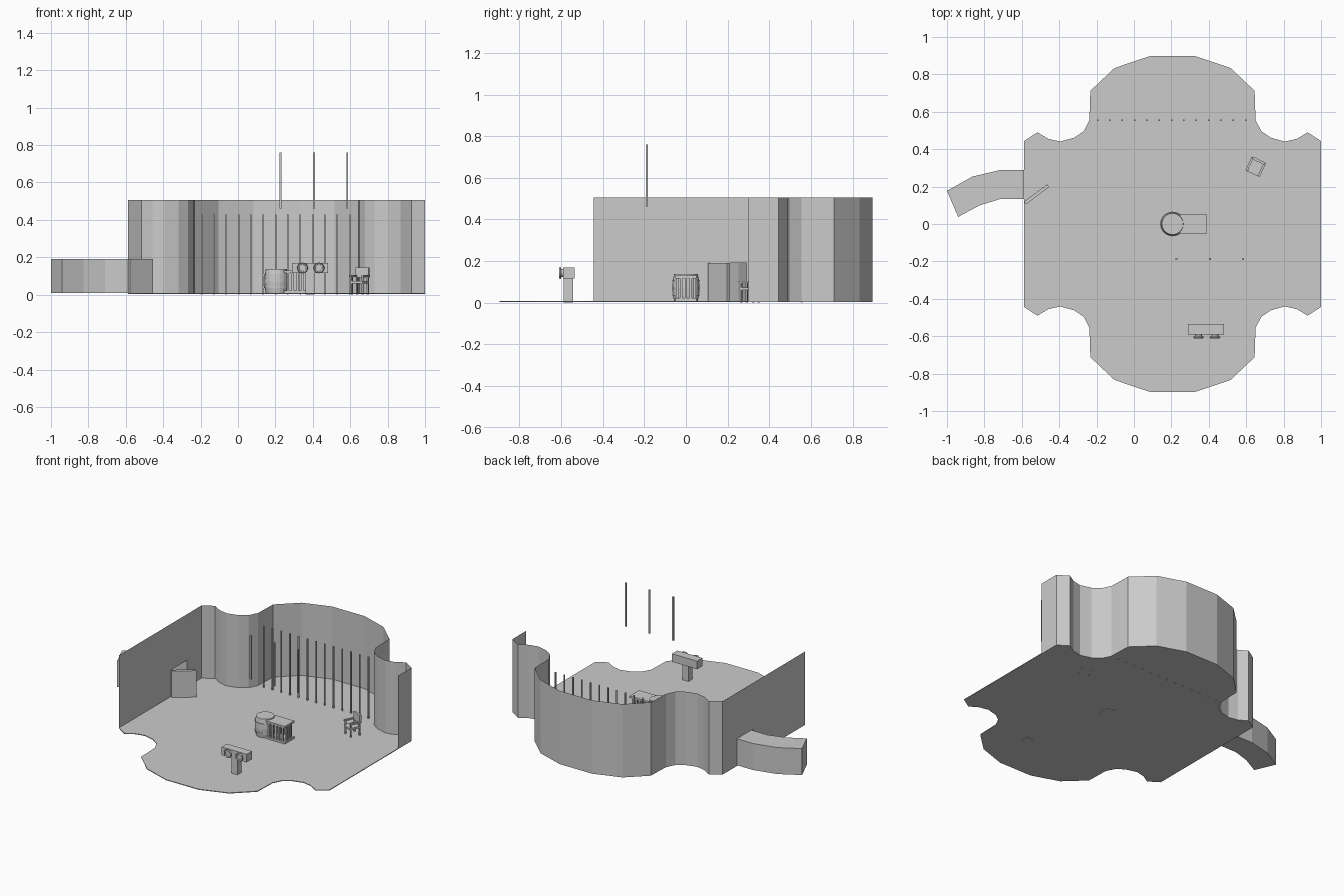
import bpy, bmesh, math
from mathutils import Matrix

if "Cube" in bpy.data.objects:
    bpy.data.objects.remove(bpy.data.objects["Cube"])

grey = bpy.data.materials.new("plain_grey")
grey.use_nodes = True
grey.diffuse_color = (0.6, 0.6, 0.6, 1)
grey.node_tree.nodes["Principled BSDF"].inputs["Base Color"].default_value = (0.6, 0.6, 0.6, 1)


def finish(name, bm):
    mesh = bpy.data.meshes.new(name)
    bm.to_mesh(mesh)
    bm.free()
    mesh.materials.append(grey)
    obj = bpy.data.objects.new(name, mesh)
    bpy.context.collection.objects.link(obj)
    return obj


def box(name, x, y, z, matrix=None):
    """Box from three (low, high) ranges, optionally placed by a matrix."""
    bm = bmesh.new()
    bmesh.ops.create_cube(bm, size=1)
    for v in bm.verts:
        v.co = [(a + b) / 2 + (b - a) * c for (a, b), c in zip((x, y, z), v.co)]
    if matrix:
        bm.transform(matrix)
    return finish(name, bm)


def post(name, x, y, z, r=0.004):
    return box(name, (x - r, x + r), (y - r, y + r), z)


def prism(name, outline, low, high):
    """Closed solid pulled up from a flat outline."""
    bm = bmesh.new()
    face = bm.faces.new([bm.verts.new((x, y, low)) for x, y in outline])
    new = bmesh.ops.extrude_face_region(bm, geom=[face])["geom"]
    for v in new:
        if isinstance(v, bmesh.types.BMVert):
            v.co.z = high
    bmesh.ops.recalc_face_normals(bm, faces=bm.faces)
    return finish(name, bm)


def sheet(name, path, low, high):
    """Thin upright wall along a path."""
    bm = bmesh.new()
    cols = [[bm.verts.new((x, y, z)) for z in (low, high)] for x, y in path]
    for a, b in zip(cols, cols[1:]):
        bm.faces.new((a[0], b[0], b[1], a[1]))
    return finish(name, bm)


def lathe(name, profile, sides, matrix):
    """Spin (radius, height) points about z."""
    bm = bmesh.new()
    rings = [[bm.verts.new((r * math.cos(i * math.tau / sides), r * math.sin(i * math.tau / sides), h))
              for i in range(sides)] for r, h in profile]
    for a, b in zip(rings, rings[1:]):
        for i in range(sides):
            j = (i + 1) % sides
            bm.faces.new((a[i], a[j], b[j], b[i]))
    bm.faces.new(rings[0][::-1])
    bm.faces.new(rings[-1])
    bm.transform(matrix)
    return finish(name, bm)


# Floor outline: one quarter, mirrored both ways about the room centre
CX, FLOOR, TOP = 0.206, 0.009, 0.505
quarter = [(0.794, 0.444), (0.722, 0.49), (0.664, 0.455), (0.6, 0.441), (0.524, 0.462),
           (0.474, 0.497), (0.444, 0.556), (0.439, 0.712), (0.31, 0.834), (0.123, 0.897)]
back = [(CX + x, y) for x, y in quarter] + [(CX - x, y) for x, y in reversed(quarter)]
front = [(x, -y) for x, y in reversed(back)]
prism("floor", back + front, 0.004, FLOOR)

# Back wall with a short right return, and left wall with a doorway
left = back[-1][0]
sheet("back_wall", [(1.0, 0.3)] + back, FLOOR, TOP)
sheet("left_wall_rear", [(left, 0.444), (left, 0.29)], FLOOR, TOP)
sheet("left_wall_lintel", [(left, 0.29), (left, 0.12)], 0.19, TOP)
sheet("left_wall_front", [(left, 0.12), (left, -0.444)], FLOOR, TOP)

# Curved passage outside the doorway, open at the room end
bm = bmesh.new()
outer = [(left, 0.29), (-0.71, 0.29), (-0.865, 0.253), (-1.0, 0.177)]
inner = [(left, 0.135), (-0.71, 0.135), (-0.825, 0.1), (-0.94, 0.038)]
loops = [[bm.verts.new(p) for p in ((*o, FLOOR), (*o, 0.19), (*i, 0.19), (*i, FLOOR))]
         for o, i in zip(outer, inner)]
for a, b in zip(loops, loops[1:]):
    for k in range(4):
        n = (k + 1) % 4
        bm.faces.new((a[k], a[n], b[n], b[k]))
bm.faces.new(loops[-1])
bmesh.ops.recalc_face_normals(bm, faces=bm.faces)
finish("passage", bm)

# Door standing ajar
hinge = Matrix.Translation((-0.583, 0.112, 0)) @ Matrix.Rotation(math.radians(37), 4, "Z")
box("door", (0, 0.155), (-0.009, 0.009), (FLOOR, 0.19), hinge)

# Row of bars and hanging rods
for i in range(13):
    post(f"bar_{i + 1}", -0.195 + i * 0.066, 0.556, (0, 0.43))
for i in range(3):
    post(f"hanging_rod_{i + 1}", 0.228 + i * 0.178, -0.187, (0.462, 0.76), 0.005)

# Barrel with two hoops
barrel = Matrix.Translation((CX, 0, 0))
lathe("barrel", [(0.056, 0.003), (0.063, 0.04), (0.065, 0.07), (0.063, 0.105), (0.057, 0.137)], 20, barrel)
for i, z in enumerate((0.035, 0.1)):
    lathe(f"barrel_hoop_{i + 1}", [(0.066, z), (0.066, z + 0.008)], 20, barrel)

# Slatted counter beside the barrel
box("counter_top", (0.245, 0.39), (-0.051, 0.051), (0.117, 0.13))
box("counter_base", (0.245, 0.39), (-0.051, 0.051), (FLOOR, 0.022))
for i in range(5):
    for side in (-1, 1):
        post(f"counter_slat_{i + 1}", 0.268 + i * 0.025, side * 0.043, (0.022, 0.117), 0.006)
for i in range(3):
    post(f"counter_end_slat_{i + 1}", 0.38, (i - 1) * 0.022, (0.022, 0.117), 0.006)

# Viewer on a post, with two ringed lenses
box("viewer_post", (0.362, 0.408), (-0.588, -0.543), (0, 0.115))
box("viewer_head", (0.29, 0.48), (-0.592, -0.535), (0.115, 0.17))
for i, x in enumerate((0.345, 0.433)):
    aim = Matrix.Translation((x, -0.592, 0.143)) @ Matrix.Rotation(math.pi / 2, 4, "X")
    lathe(f"lens_{i + 1}", [(0.019, 0), (0.019, 0.008), (0.025, 0.008), (0.029, 0.012),
                            (0.025, 0.019), (0.019, 0.016), (0.018, 0.011)], 16, aim)

# Armchair turned toward the room
seat = Matrix.Translation((0.65, 0.305, 0)) @ Matrix.Rotation(math.radians(-25), 4, "Z")
box("chair_seat", (-0.036, 0.036), (-0.04, 0.036), (0.06, 0.072), seat)
box("chair_back", (-0.038, 0.038), (0.03, 0.044), (0.092, 0.146), seat)
for s in (-1, 1):
    edge = sorted((s * 0.03, s * 0.042))
    box("chair_arm", edge, (-0.038, 0.04), (0.094, 0.104), seat)
    for y in (-0.034, 0.03):
        box("chair_leg", sorted((s * 0.028, s * 0.036)), (y, y + 0.009), (0, 0.1), seat)
